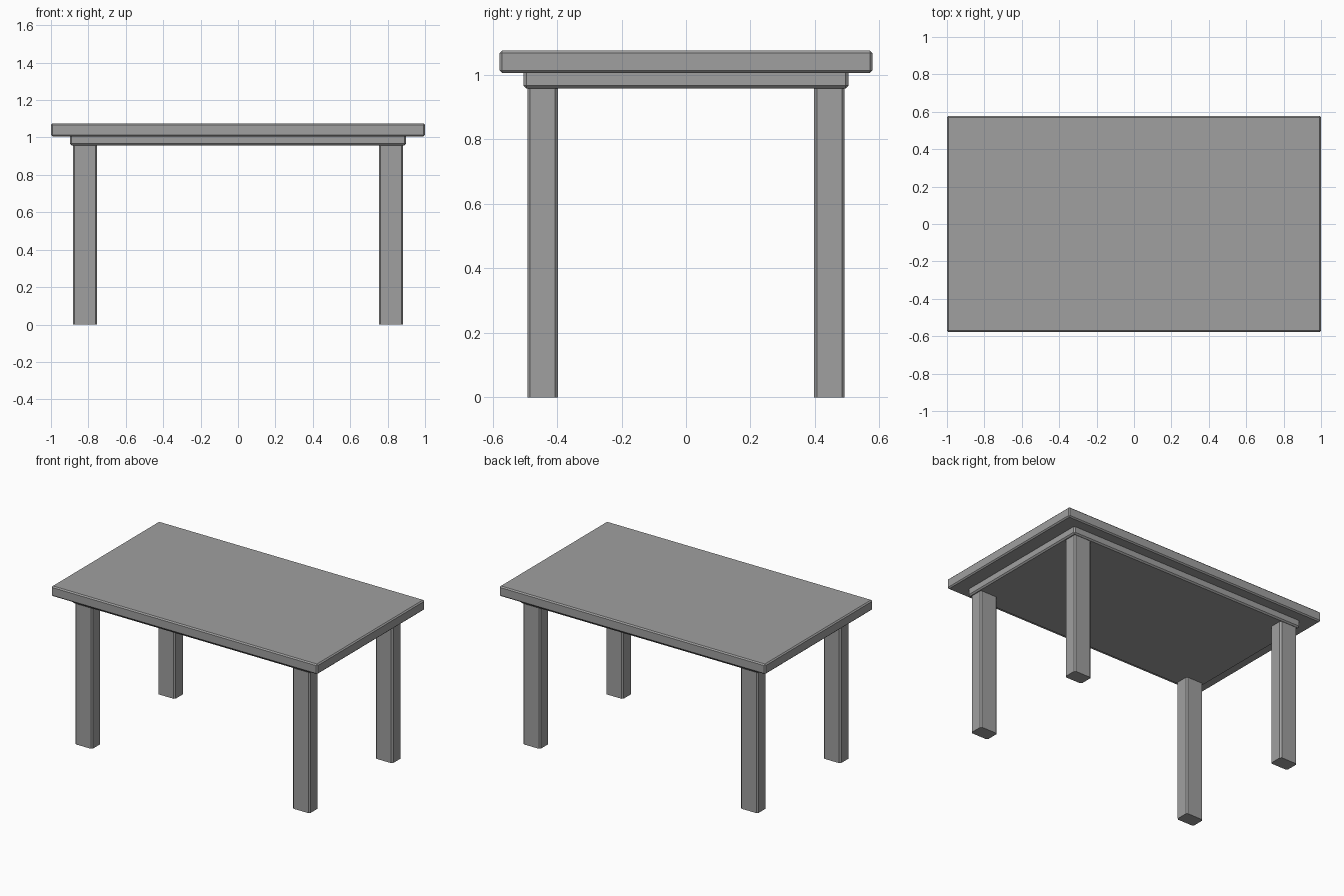
import bpy, bmesh
from mathutils import Matrix, Vector

if "Cube" in bpy.data.objects:
    bpy.data.objects.remove(bpy.data.objects["Cube"])

grey = bpy.data.materials.new("plain_grey")
grey.diffuse_color = (0.35, 0.35, 0.35, 1)
grey.use_nodes = True
grey.node_tree.nodes["Principled BSDF"].inputs["Base Color"].default_value = grey.diffuse_color


def block(name, low, high, chamfer, vertical_only=False):
    """Box between two corners with chamfered edges."""
    low, high = Vector(low), Vector(high)
    bm = bmesh.new()
    bmesh.ops.create_cube(bm, size=1, matrix=Matrix.Translation((low + high) / 2)
                          @ Matrix.Diagonal((*(high - low), 1)))
    edges = [e for e in bm.edges if not vertical_only
             or abs(e.verts[0].co.z - e.verts[1].co.z) > 0.01]
    bmesh.ops.bevel(bm, geom=edges, offset=chamfer, segments=1,
                    profile=0.5, affect='EDGES')
    mesh = bpy.data.meshes.new(name)
    bm.to_mesh(mesh)
    bm.free()
    mesh.materials.append(grey)
    obj = bpy.data.objects.new(name, mesh)
    bpy.context.collection.objects.link(obj)
    return obj


# Top board and the smaller slab beneath it
block("tabletop", (-1, -0.578, 1.006), (1, 0.578, 1.075), 0.008)
block("under_slab", (-0.898, -0.504, 0.958), (0.898, 0.504, 1.02), 0.009)

# Four straight legs, chamfered along their length
for side, sx in (("left", -1), ("right", 1)):
    for end, sy in (("front", -1), ("back", 1)):
        x = sorted((sx * 0.753, sx * 0.883))
        y = sorted((sy * 0.397, sy * 0.492))
        block(f"{end}_{side}_leg", (x[0], y[0], 0), (x[1], y[1], 0.965),
              0.009, vertical_only=True)
